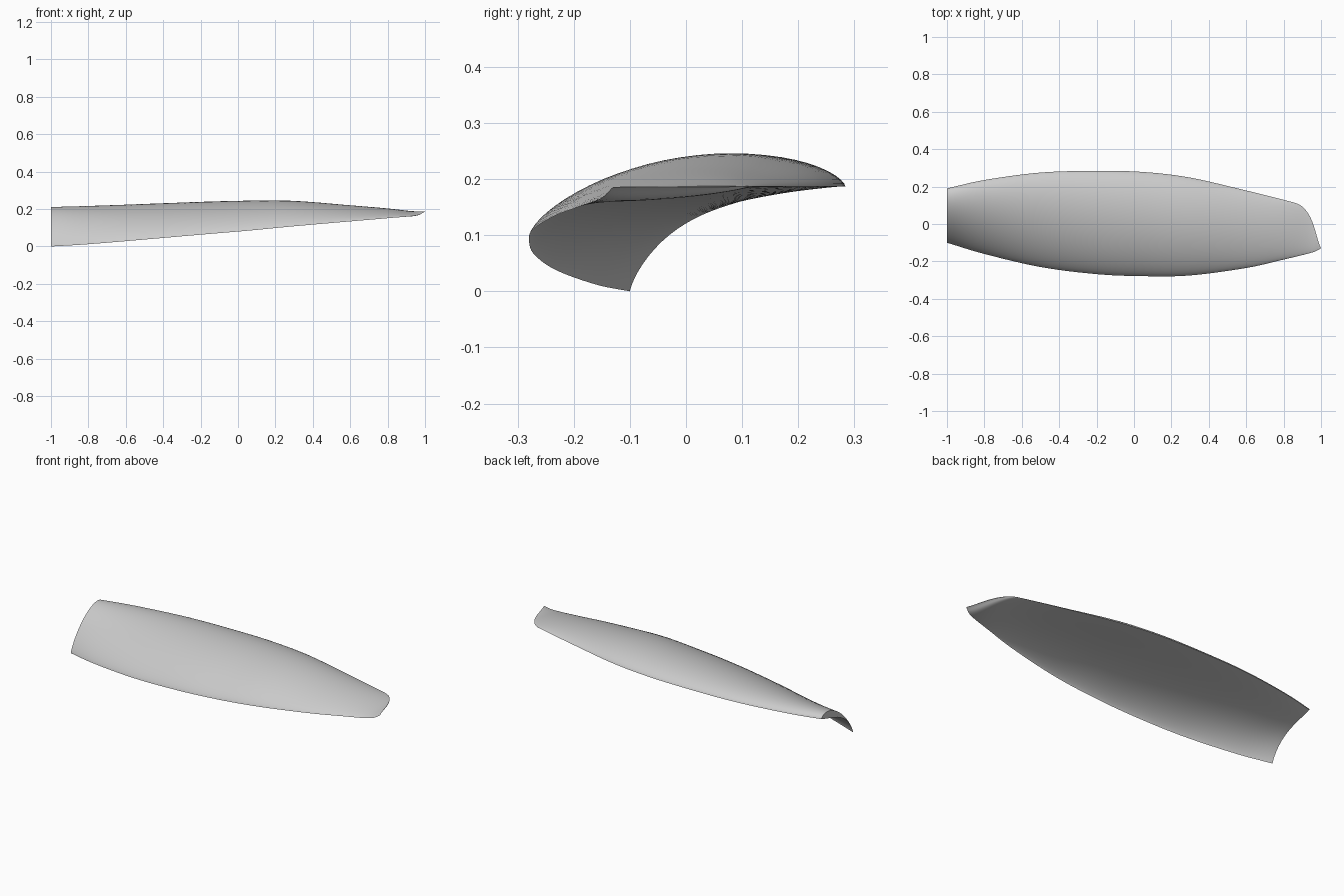
import bpy, bmesh
from mathutils import Vector

cube = bpy.data.objects.get("Cube")
if cube:
    bpy.data.objects.remove(cube, do_unlink=True)

grey = bpy.data.materials.new("light grey")
grey.use_nodes = True
colour = (0.6, 0.6, 0.6, 1)
grey.diffuse_color = colour
grey.node_tree.nodes["Principled BSDF"].inputs["Base Color"].default_value = colour

BACK_Z = 0.187
# Stations: front x, front y, front z, back x, back y, upper camber, lower camber
STATIONS = [
    (-1.0, -0.10, 0.00, -1.0, 0.19, 0.083, 0.086),
    (-0.8, -0.16, 0.012, -0.8, 0.235, 0.088, 0.085),
    (-0.5, -0.23, 0.037, -0.5, 0.275, 0.095, 0.085),
    (-0.2, -0.268, 0.063, -0.2, 0.284, 0.100, 0.082),
    (0.05, -0.279, 0.084, 0.05, 0.278, 0.100, 0.076),
    (0.3, -0.275, 0.108, 0.3, 0.248, 0.090, 0.063),
    (0.6, -0.235, 0.134, 0.6, 0.179, 0.055, 0.035),
    (0.8, -0.19, 0.151, 0.77, 0.137, 0.032, 0.008),
    (0.95, -0.153, 0.165, 0.86, 0.113, 0.012, -0.010),
    (1.0, -0.13, 0.186, 0.885, 0.102, 0.001, -0.001),
]
STEPS, CHORD = 6, 28


def smooth_stations():
    """Catmull-Rom interpolation along the span."""
    p = [Vector(s) for s in STATIONS]
    p = [2 * p[0] - p[1]] + p + [2 * p[-1] - p[-2]]
    for i in range(1, len(p) - 2):
        a, b, c, d = p[i - 1:i + 3]
        for k in range(STEPS):
            t = k / STEPS
            yield (b * 2 + (c - a) * t + (a * 2 - b * 5 + c * 4 - d) * t ** 2
                   + (b * 3 - a - c * 3 + d) * t ** 3) / 2
    yield p[-2]


def section(s):
    """Closed cambered section: upper side front to back, lower side returning."""
    fx, fy, fz, bx, by, up, low = s
    points = []
    for side in (1, 0):
        for i in range(CHORD):
            q = i / CHORD if side else 1 - i / CHORD
            t = q * q * (3 - 2 * q)
            arch = (4 * t * (1 - t)) ** 0.7
            camber = up if side else low * (1 - 0.85 * t if low > 0 else 1)
            # the slanted tip bows outward towards the back edge
            x = fx + (bx - fx) * t + (fx - bx) * 0.35 * arch * t
            points.append((x, fy + (by - fy) * t,
                           fz + (BACK_Z - fz) * t + camber * arch))
    return points


# Loft the sections into a blade with both ends closed
bm = bmesh.new()
rings = [[bm.verts.new(p) for p in section(s)] for s in smooth_stations()]
for a, b in zip(rings, rings[1:]):
    for i in range(len(a)):
        j = (i + 1) % len(a)
        bm.faces.new((a[i], a[j], b[j], b[i]))
for ring in (rings[0], rings[-1]):
    for i in range(CHORD):
        quad = (ring[i], ring[i + 1], ring[-i - 1], ring[-i])
        bm.faces.new(list(dict.fromkeys(quad)))
bmesh.ops.remove_doubles(bm, verts=bm.verts, dist=0.0001)
bmesh.ops.recalc_face_normals(bm, faces=bm.faces)

mesh = bpy.data.meshes.new("curved_blade")
bm.to_mesh(mesh)
bm.free()
mesh.materials.append(grey)
blade = bpy.data.objects.new("curved_blade", mesh)
bpy.context.collection.objects.link(blade)
bpy.context.view_layer.objects.active = blade
blade.select_set(True)
bpy.ops.object.shade_smooth_by_angle(angle=0.7)
